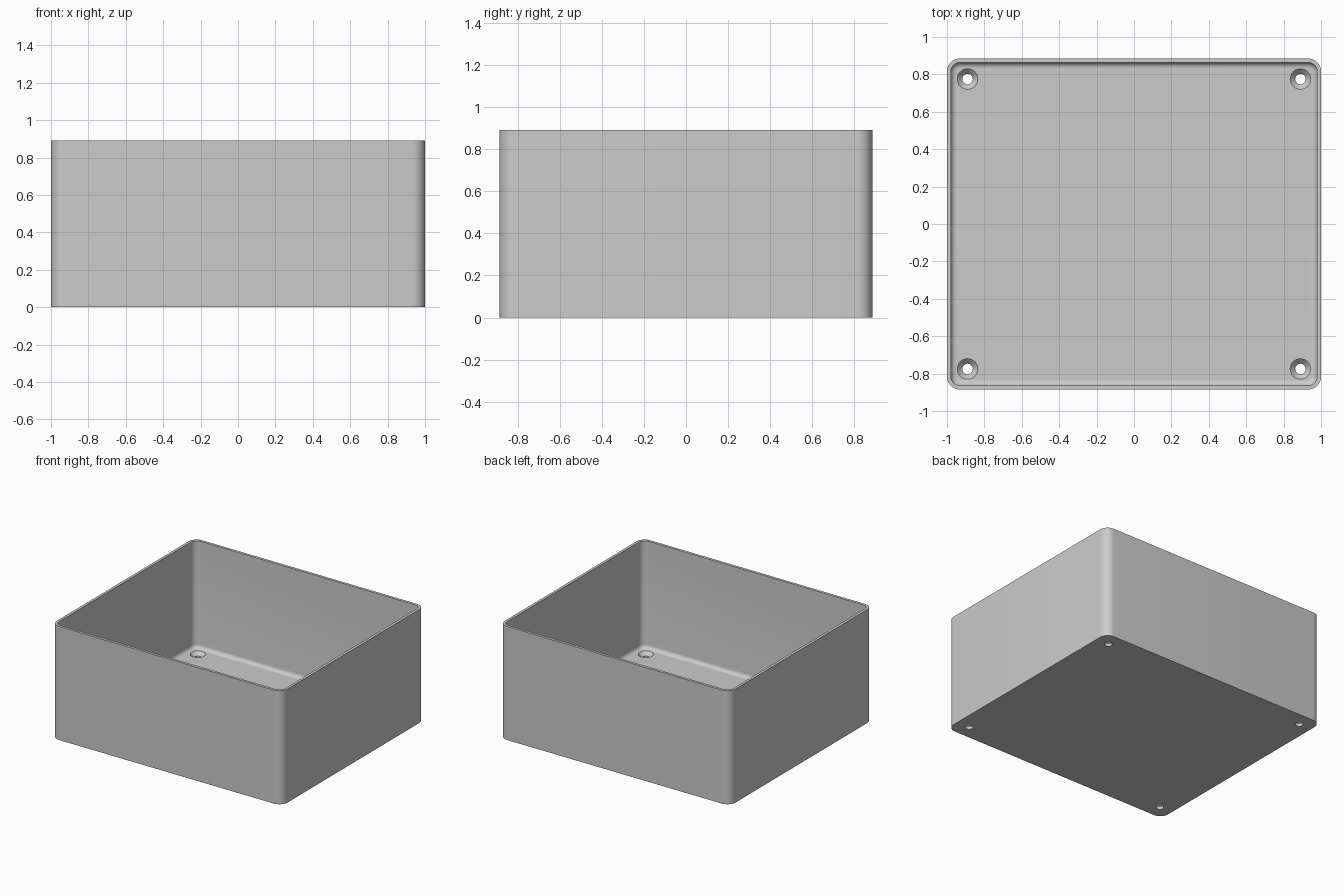
import bpy
import bmesh
from math import sin, cos, pi, radians

if "Cube" in bpy.data.objects:
    bpy.data.objects.remove(bpy.data.objects["Cube"], do_unlink=True)

HALF_X, HALF_Y, HEIGHT = 1.0, 0.885, 0.89
CORNER, WALL, FLOOR, FILLET = 0.07, 0.021, 0.05, 0.03
STEPS = 10

grey = bpy.data.materials.new("plain grey")
grey.use_nodes = True
grey.diffuse_color = (0.6, 0.6, 0.6, 1)
grey.node_tree.nodes["Principled BSDF"].inputs["Base Color"].default_value = (0.6, 0.6, 0.6, 1)


def rounded_loop(bm, inset, z):
    """Rounded rectangle of vertices, offset inwards from the outer wall."""
    r = CORNER - inset
    cx, cy = HALF_X - CORNER, HALF_Y - CORNER
    verts = []
    for quarter, (sx, sy) in enumerate([(1, 1), (-1, 1), (-1, -1), (1, -1)]):
        for i in range(STEPS + 1):
            a = (quarter + i / STEPS) * pi / 2
            verts.append(bm.verts.new((sx * cx + r * cos(a), sy * cy + r * sin(a), z)))
    return verts


def make_object(name, bm):
    bmesh.ops.recalc_face_normals(bm, faces=bm.faces)
    mesh = bpy.data.meshes.new(name)
    bm.to_mesh(mesh)
    bm.free()
    mesh.materials.append(grey)
    obj = bpy.data.objects.new(name, mesh)
    bpy.context.collection.objects.link(obj)
    return obj


def skin(bm, loops):
    """Bridge consecutive loops and cap both ends."""
    for low, high in zip(loops, loops[1:]):
        n = len(low)
        for i in range(n):
            j = (i + 1) % n
            bm.faces.new((low[i], low[j], high[j], high[i]))
    bm.faces.new(loops[0])
    bm.faces.new(loops[-1])


# Open box: outer wall, rim, inner wall, filleted floor
bm = bmesh.new()
section = [(0, 0), (0, HEIGHT), (WALL, HEIGHT)]
for i in range(7):
    a = i / 6 * pi / 2
    section.append((WALL + FILLET * (1 - cos(a)), FLOOR + FILLET * (1 - sin(a))))
skin(bm, [rounded_loop(bm, inset, z) for inset, z in section])
box = make_object("open_box", bm)

# Countersunk screw holes in the four floor corners
bm = bmesh.new()
hole_profile = [(0.028, -0.05), (0.028, 0.022), (0.055, FLOOR), (0.055, FLOOR + 0.02)]
for sx in (-1, 1):
    for sy in (-1, 1):
        rings = []
        for r, z in hole_profile:
            rings.append([bm.verts.new((sx * 0.89 + r * cos(k * pi / 16),
                                        sy * 0.775 + r * sin(k * pi / 16), z))
                          for k in range(32)])
        skin(bm, rings)
cutter = make_object("screw_hole_cutter", bm)
cutter.hide_render = True

holes = box.modifiers.new("screw_holes", "BOOLEAN")
holes.operation = "DIFFERENCE"
holes.solver = "EXACT"
holes.object = cutter

bpy.ops.object.select_all(action="DESELECT")
box.select_set(True)
bpy.context.view_layer.objects.active = box
bpy.ops.object.modifier_apply(modifier=holes.name)
bpy.data.objects.remove(cutter, do_unlink=True)
bpy.ops.object.shade_smooth_by_angle(angle=radians(30))
